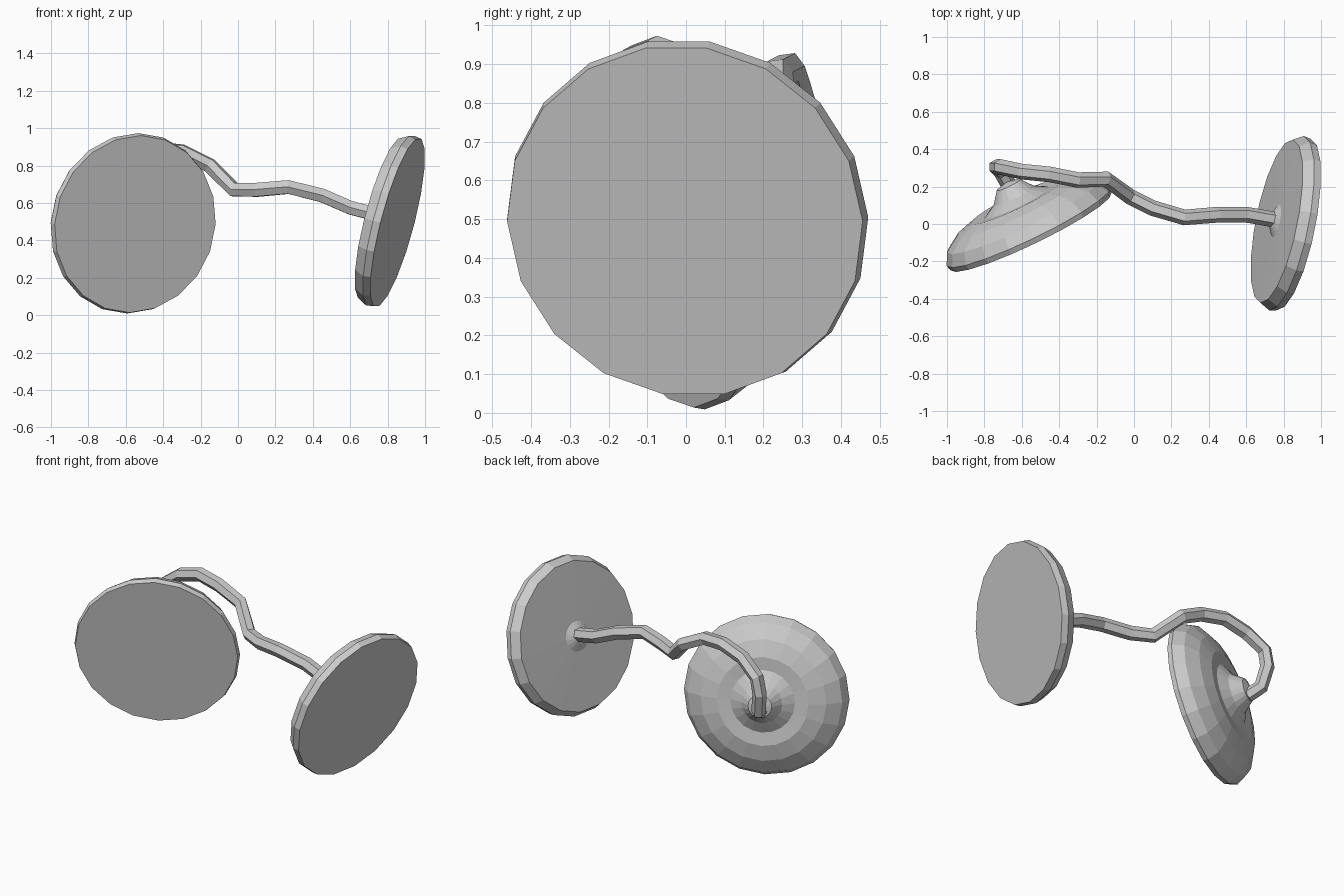
import bpy, bmesh, math
from mathutils import Vector

if "Cube" in bpy.data.objects:
    bpy.data.objects.remove(bpy.data.objects["Cube"])


def lathe(name, profile, centre, normal, sides=18):
    """Spin (radius, depth behind face) points around the face normal."""
    bm = bmesh.new()
    rings = []
    for r, d in profile:
        if r == 0:
            rings.append([bm.verts.new((0, 0, -d))])
        else:
            rings.append([bm.verts.new((r * math.cos(2 * math.pi * i / sides),
                                        r * math.sin(2 * math.pi * i / sides), -d))
                          for i in range(sides)])
    for a, b in zip(rings, rings[1:]):
        for i in range(sides):
            j = (i + 1) % sides
            if len(a) == 1:
                bm.faces.new((a[0], b[i], b[j]))
            elif len(b) == 1:
                bm.faces.new((a[i], b[0], a[j]))
            else:
                bm.faces.new((a[i], b[i], b[j], a[j]))
    bmesh.ops.recalc_face_normals(bm, faces=bm.faces)
    mesh = bpy.data.meshes.new(name)
    bm.to_mesh(mesh)
    bm.free()
    ob = bpy.data.objects.new(name, mesh)
    ob.rotation_mode = 'QUATERNION'
    ob.rotation_quaternion = Vector(normal).to_track_quat('Z', 'Y')
    ob.location = centre
    bpy.context.collection.objects.link(ob)
    return ob


# Domed disc with a rounded rim and a broad central boss
lathe("domed_disc",
      [(0, 0), (0.478, 0), (0.487, 0.03), (0.455, 0.095), (0.37, 0.15),
       (0.27, 0.18), (0.19, 0.175), (0.12, 0.215), (0.07, 0.28), (0, 0.30)],
      (-0.55, -0.04, 0.487), (0.43, -0.89, -0.14), sides=20)

# Flat disc with a small boss where the cable enters
lathe("flat_disc",
      [(0, 0), (0.468, 0), (0.475, 0.04), (0.445, 0.095), (0.09, 0.1), (0.04, 0.125), (0, 0.13)],
      (0.853, -0.003, 0.495), (0.95, -0.19, -0.25))

# Cable looping up from the dome's boss and across to the flat disc
path = [(-0.67, 0.21, 0.49), (-0.71, 0.28, 0.53), (-0.735, 0.305, 0.66),
        (-0.715, 0.305, 0.76), (-0.60, 0.28, 0.845), (-0.45, 0.265, 0.89),
        (-0.30, 0.235, 0.875), (-0.15, 0.24, 0.80), (-0.02, 0.145, 0.67),
        (0.10, 0.085, 0.67), (0.27, 0.035, 0.685), (0.45, 0.05, 0.64),
        (0.60, 0.05, 0.575), (0.77, 0.02, 0.53)]
curve = bpy.data.curves.new("cable", 'CURVE')
curve.dimensions = '3D'
curve.bevel_depth = 0.042
curve.bevel_resolution = 1
curve.use_fill_caps = True
spline = curve.splines.new('POLY')
spline.points.add(len(path) - 1)
for p, co in zip(spline.points, path):
    p.co = (*co, 1)
spline.use_smooth = False
bpy.context.collection.objects.link(bpy.data.objects.new("cable", curve))
